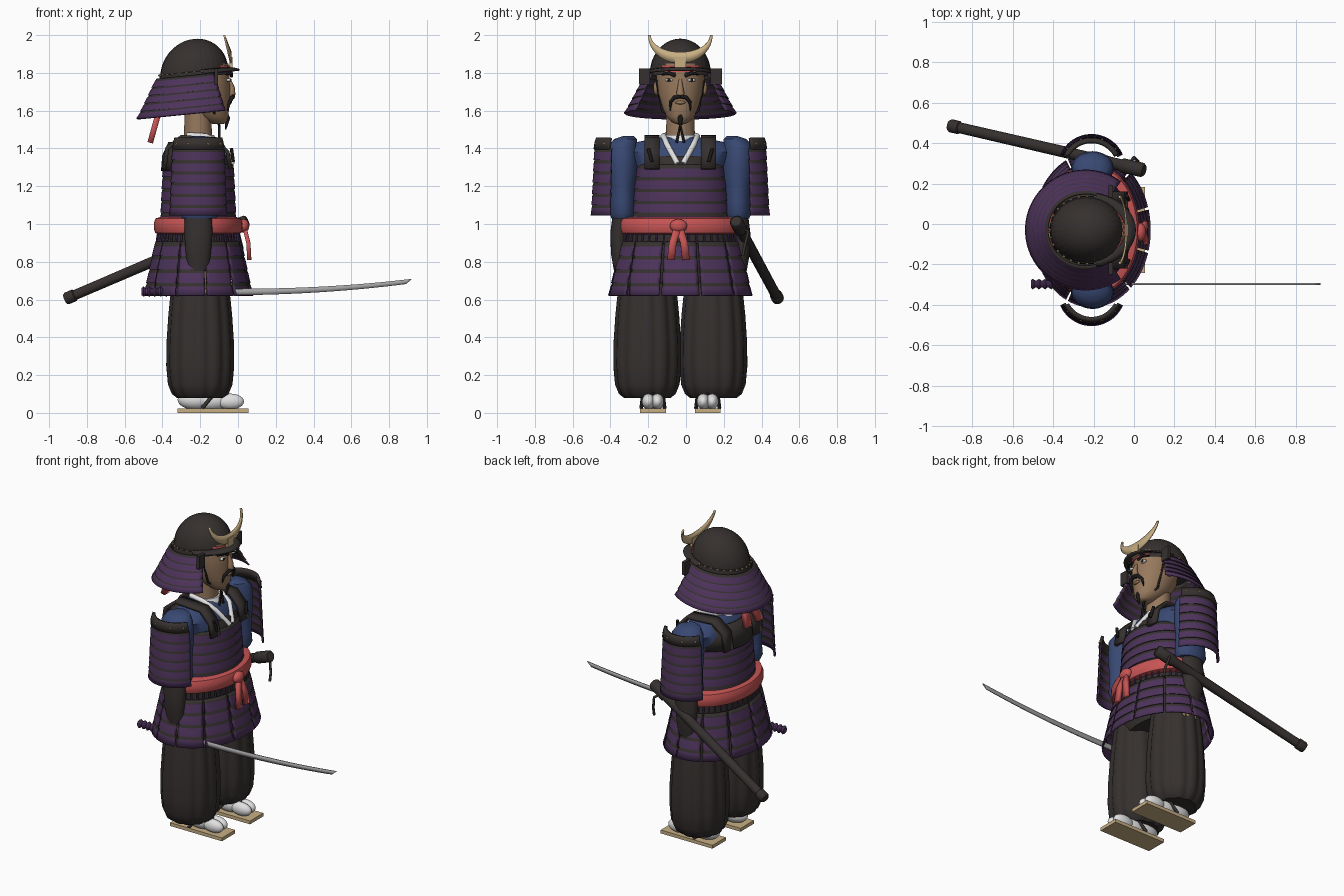
import bpy, bmesh
from math import sin, cos, pi, radians
from mathutils import Vector

if "Cube" in bpy.data.objects:
    bpy.data.objects.remove(bpy.data.objects["Cube"])


def material(name, r, g, b):
    m = bpy.data.materials.new(name)
    m.use_nodes = True
    m.diffuse_color = (r, g, b, 1)
    m.node_tree.nodes["Principled BSDF"].inputs["Base Color"].default_value = (r, g, b, 1)
    return m


DARK = material("dark_brown", .036, .03, .028)
PURPLE = material("purple", .075, .033, .105)
BLUE = material("blue", .04, .065, .17)
RED = material("red", .58, .09, .09)
SKIN = material("skin", .31, .19, .11)
TAN = material("tan", .58, .43, .23)
WHITE = material("white", .75, .75, .75)
STEEL = material("steel", .36, .36, .37)
BLACK = material("black", .012, .01, .01)

CX, CY = -.21, -.03          # body axis; the figure looks along +x


def finish(name, bm, mats, thick=0, angle=.7):
    me = bpy.data.meshes.new(name)
    bmesh.ops.recalc_face_normals(bm, faces=bm.faces)
    bm.to_mesh(me)
    bm.free()
    for m in mats:
        me.materials.append(m)
    for p in me.polygons:
        p.use_smooth = True
    me.set_sharp_from_angle(angle=angle)
    ob = bpy.data.objects.new(name, me)
    bpy.context.collection.objects.link(ob)
    if thick:
        mod = ob.modifiers.new("thickness", 'SOLIDIFY')
        mod.thickness, mod.offset = thick, 0
    return ob


def skin_rows(bm, rows, closed=True, caps=True, bands=None):
    """Join successive rows of points with quads."""
    vs = [[bm.verts.new(p) for p in r] for r in rows]
    n = len(rows[0])
    for i in range(len(rows) - 1):
        for j in range(n if closed else n - 1):
            k = (j + 1) % n
            f = bm.faces.new((vs[i][j], vs[i][k], vs[i + 1][k], vs[i + 1][j]))
            f.material_index = bands[i] if bands else 0
    if closed and caps:
        bm.faces.new(vs[0])
        bm.faces.new(vs[-1])


def grid(name, rows, mats, closed=True, caps=True, bands=None, thick=0):
    bm = bmesh.new()
    skin_rows(bm, rows, closed, caps, bands)
    return finish(name, bm, mats, thick)


def ring(cx, cy, z, rx, ry, n=40, a0=0, a1=360, tilt=0, pleat=0, lobes=12):
    pts = []
    for i in range(n):
        a = radians(a0 + (a1 - a0) * i / (n if a1 - a0 == 360 else n - 1))
        k = 1 + pleat * (abs(cos(a * lobes / 2)) - .5)
        x = rx * k * cos(a)
        pts.append((cx + x, cy + ry * k * sin(a), z + tilt * x))
    return pts


def loft(name, sections, mat, n=40, caps=True, **kw):
    return grid(name, [ring(*s, n=n, **kw) for s in sections], [mat], caps=caps)


def lames(name, cx, cy, z1, z0, top, bottom, count, a0, a1, n=30, tilt=0, step=.005):
    """Overlapping armour rows: dark upper edge, purple lacing below."""
    rows, bands = [], []
    for i in range(count):
        for t, out in ((i, 0), (i + .34, step * .4), (i + 1, step)):
            t /= count
            rx, ry = (p + (q - p) * t + out for p, q in zip(top, bottom))
            rows.append(ring(cx, cy, z1 + (z0 - z1) * t, rx, ry, n, a0, a1, tilt))
        bands += [0, 1, 0]
    return grid(name, rows, [DARK, PURPLE], closed=a1 - a0 == 360, caps=False,
                bands=bands, thick=.01)


def tube(name, paths, radii, mat, n=10):
    bm = bmesh.new()
    for path in paths:
        pts = [Vector(p) for p in path]
        rad = radii if isinstance(radii, (list, tuple)) else [radii] * len(pts)
        u, rows = Vector((.31, .57, .76)), []
        for i, p in enumerate(pts):
            d = (pts[min(i + 1, len(pts) - 1)] - pts[max(i - 1, 0)]).normalized()
            u = (u - d * u.dot(d)).normalized()
            v = d.cross(u)
            rows.append([p + (u * cos(2 * pi * j / n) + v * sin(2 * pi * j / n)) * rad[i]
                         for j in range(n)])
        skin_rows(bm, rows)
    return finish(name, bm, [mat])


def balls(name, places, size, mat, sub=3):
    bm = bmesh.new()
    for p in places:
        new = bmesh.ops.create_icosphere(bm, subdivisions=sub, radius=1)["verts"]
        for v in new:
            v.co = Vector(p) + Vector(c * s for c, s in zip(v.co, size))
    return finish(name, bm, [mat])


def box(name, loc, size, mat):
    bm = bmesh.new()
    bmesh.ops.create_cube(bm, size=1)
    for v in bm.verts:
        v.co = Vector(loc) + Vector(c * s for c, s in zip(v.co, size))
    return finish(name, bm, [mat])


def ribbon(name, pts, half, mat, thick=.012):
    rows = [[(x, y - half, z), (x, y + half, z)] for x, y, z in pts]
    return grid(name, rows, [mat], closed=False, thick=thick)


# Legs, arms and shoulder guards, once per side
for s, side in ((1, "left"), (-1, "right")):
    fy = CY + s * .145
    box(side + "_sandal", (-.133, fy, .011), (.375, .137, .022), TAN)
    balls(side + "_toes", [(-.045, fy + .024, .06), (-.04, fy - .024, .06)], (.072, .034, .042), WHITE)
    balls(side + "_foot", [(-.14, fy, .065), (-.22, fy, .07)], (.1, .055, .055), WHITE)
    tube(side + "_sandal_strap", [[(-.19, fy - .062, .025), (-.14, fy - .055, .085), (-.06, fy, .1),
         (-.14, fy + .055, .085), (-.19, fy + .062, .025)]], .01, DARK)
    py, px = CY + s * .175, -.2
    loft(side + "_trouser", [(px, py, z, r, r) for z, r in (
         (.085, .08), (.08, .12), (.1, .145), (.15, .165), (.25, .174), (.38, .172),
         (.52, .163), (.65, .15), (.8, .13))], DARK, n=72, pleat=.07)

    ay = CY + s * .305
    loft(side + "_sleeve", [(px - .005, ay - s * o, z, rx, ry) for z, rx, ry, o in (
         (1.465, .03, .03, .03), (1.45, .075, .06, .015), (1.41, .1, .08, 0), (1.3, .105, .085, 0),
         (1.2, .1, .07, 0), (1.12, .1, .068, 0), (1.06, .105, .072, 0), (1.03, .09, .06, 0))], BLUE)
    loft(side + "_forearm", [(-.21, ay + s * o, z, rx, ry) for z, rx, ry, o in (
         (1.08, .07, .05, 0), (.95, .075, .046, .02), (.84, .066, .042, .02), (.75, .055, .036, .01))], DARK, n=24)
    balls(side + "_hand", [(-.2, ay + s * .005, .7)], (.05, .034, .065), SKIN)
    balls(side + "_fingers", [(-.23 + .027 * i, CY + s * .295, .645) for i in range(4)], (.017, .034, .03), SKIN, 2)

    mid = 90 * s
    sy = CY + s * .303
    lames(side + "_shoulder_guard", CX, sy, 1.4, 1.045, (.145, .145), (.16, .162), 6, mid - 66, mid + 66)
    grid(side + "_shoulder_guard_cap", [ring(CX, sy, z, r, r, 24, mid - 62, mid + 62)
         for z, r in ((1.455, .135), (1.43, .143), (1.395, .148))], [DARK], closed=False, thick=.018)
    balls(side + "_guard_rivets", [(CX + .152 * sin(radians(a)), sy + s * .152 * cos(radians(a)), 1.425)
          for a in (-50, -20, 20, 50)], (.007, .007, .007), TAN, 1)

    # Lapels, shoulder straps and neck guard turn-backs
    tube(side + "_white_collar", [[(-.27, CY + s * .075, 1.47), (-.17, CY + s * .09, 1.465),
         (-.09, CY + s * .07, 1.42), (-.03, CY + s * .015, 1.32)]], .015, WHITE)
    ribbon(side + "_shoulder_strap", [(CX + x, CY + s * .15, z) for x, z in (
           (.17, 1.29), (.155, 1.38), (.09, 1.45), (-.09, 1.46), (-.165, 1.4), (-.18, 1.29))], .04, DARK, .022)
    tube(side + "_strap_cord", [[(-.035, CY + s * .17, 1.4), (-.025, CY + s * .15, 1.33)]], .009, BLACK)
    box(side + "_turn_back", (-.115, CY + s * .19, 1.78), (.02, .06, .085), DARK)

    # Face details
    balls(side + "_ear", [(-.19, CY + s * .128, 1.72)], (.025, .015, .04), SKIN, 2)
    ey = CY + s * .06
    balls(side + "_eye_white", [(-.05, ey, 1.762)], (.012, .022, .009), WHITE, 2)
    balls(side + "_pupil", [(-.04, ey, 1.762)], (.006, .008, .008), BLACK, 2)
    tube(side + "_eyebrow", [[(-.035, CY + s * .025, 1.782), (-.037, ey, 1.8), (-.062, CY + s * .098, 1.79)]],
         [.008, .01, .004], BLACK)
    tube(side + "_moustache", [[(-.025, CY, 1.675), (-.03, CY + s * .03, 1.67), (-.045, CY + s * .052, 1.645),
         (-.055, CY + s * .054, 1.6)]], [.01, .011, .009, .003], BLACK)
    tube(side + "_chin_cord", [[(-.15, CY + s * .125, 1.76), (-.13, CY + s * .095, 1.6), (-.1, CY, 1.525),
         (-.1, CY + s * .02, 1.43)]], .007, BLACK)
    ribbon(side + "_helmet_ribbon", [(-.42, CY + s * .035, 1.59), (-.44, CY + s * .045, 1.52),
           (-.465, CY + s * .06, 1.43)], .026, RED, .03)
    ribbon(side + "_sash_tail", [(.035, CY + s * .005 - .01, .98), (.055, CY + s * .03 - .01, .9),
           (.06, CY + s * .04 - .01, .81)], .02, RED, .022)

# Torso
loft("undershirt", [(CX, CY, z, rx, ry) for z, rx, ry in (
     (.9, .18, .26), (1.1, .17, .22), (1.3, .16, .24), (1.38, .145, .29), (1.43, .11, .25), (1.46, .08, .1))], BLUE)
loft("chest_plate_top", [(CX, CY, z, rx, ry) for z, rx, ry in (
     (1.28, .182, .225), (1.33, .178, .21), (1.36, .165, .19))], DARK)
grid("back_plate", [ring(CX, CY, z, rx, ry, 24, 110, 250) for z, rx, ry in (
     (1.28, .188, .23), (1.36, .182, .22), (1.43, .15, .19))], [DARK], closed=False, thick=.02)
lames("cuirass", CX, CY, 1.315, 1.0, (.18, .228), (.195, .262), 5, 0, 360, n=56)
loft("hips", [(CX, CY, .96, .2, .285), (CX, CY, .85, .2, .29), (CX, CY, .68, .15, .25)], DARK)

# Sash with a knot, and lacing cords below it
loft("sash", [(CX, CY, z, rx, rx + .095) for z, rx in (
     (.945, .2), (.952, .228), (.975, .236), (1.005, .236), (1.03, .226), (1.037, .2))], RED, n=56)
balls("sash_knot", [(.03, CY - .01, .99)], (.03, .046, .036), RED)
cords = zip(ring(CX, CY, .96, .212, .3, 44), ring(CX, CY, .895, .222, .312, 44))
tube("lacing_cords", list(cords), .006, PURPLE, n=6)

# Split armour skirt
for i in range(11):
    a = 360 * i / 11
    lames("skirt_panel_%d" % (i + 1), CX, CY, .905, .62, (.222, .312), (.283, .373), 4, a - 15.4, a + 15.4, n=10)

# Head
loft("neck", [(-.212, CY, 1.44, .075, .078), (-.212, CY, 1.54, .072, .074), (-.21, CY, 1.68, .075, .078)], SKIN)
loft("neck_collar", [(-.21, CY, 1.44, .1, .1), (-.21, CY, 1.47, .083, .085)], WHITE)
loft("head", [(x, CY, z, rx, ry) for z, x, rx, ry in (
     (1.53, -.105, .03, .025), (1.54, -.115, .055, .047), (1.57, -.135, .085, .075), (1.62, -.165, .117, .1),
     (1.69, -.182, .14, .122), (1.76, -.187, .144, .128), (1.85, -.19, .14, .125))], SKIN)
loft("headband", [(-.188, CY, 1.805, .148, .132), (-.19, CY, 1.84, .146, .13)], RED)
tube("nose", [[(-.045, CY, 1.765), (-.032, CY, 1.72), (-.033, CY, 1.69), (-.05, CY, 1.675)]],
     [.008, .016, .022, .01], SKIN)
balls("lips", [(-.047, CY, 1.643)], (.015, .028, .01), SKIN, 2)
tube("goatee", [[(-.065, CY, 1.6), (-.055, CY, 1.56), (-.065, CY, 1.5)]], [.008, .014, .003], BLACK)

# Helmet: ribbed dome, rim, visor, rivets and neck guard
HX = -.232
arcs = [radians(6 * i) for i in range(15)]
loft("helmet_dome", [(HX, CY, 1.795 + .185 * sin(t), .178 * cos(t), .16 * cos(t)) for t in arcs],
     DARK, n=96, tilt=.1, pleat=.02, lobes=32)
loft("helmet_rim", [(HX, CY, z, r, r - .016) for z, r in ((1.775, .186), (1.805, .182), (1.81, .17))],
     DARK, tilt=.1, caps=False)
grid("visor", [ring(HX, CY, z, rx, ry, 28, -78, 78, .1) for z, rx, ry in (
     (1.81, .172, .155), (1.803, .21, .175), (1.792, .24, .182))], [DARK], closed=False, thick=.01)
balls("rim_rivets", ring(HX, CY, 1.805, .185, .168, 28, tilt=.1), (.007, .007, .007), TAN, 1)
lames("neck_guard", HX - .008, CY, 1.785, 1.585, (.187, .18), (.287, .287), 5, 54, 306, n=48, tilt=.1, step=.008)
crescent = []
for i in range(25):
    a = radians(-90 + 7.5 * i)
    lean = -.038 - .035 * (1 - cos(a))
    crescent.append([(lean, CY + .17 * sin(a), 2 - .15 * cos(a)), (lean, CY + .157 * sin(a), 2 - .09 * cos(a))])
grid("crescent_crest", crescent, [TAN], closed=False, thick=.009)
box("crest_mount", (-.038, CY, 1.85), (.016, .06, .07), TAN)

# Drawn sword
SY, SZ = -.297, .642
tube("sword_handle", [[(-.51 + .01 * i, SY, SZ) for i in range(36)]],
     [.019 + .009 * (i % 3 == 1) for i in range(36)], PURPLE)
tube("sword_guard", [[(-.16, SY, SZ), (-.15, SY, SZ)]], .055, DARK, n=24)
blade = []
for i in range(21):
    t = i / 20
    low = .622 + .06 * t ** 2.2
    blade.append([(-.15 + 1.04 * t, SY, low), (-.15 + 1.04 * t, SY, low + .036 - .012 * t)])
blade.append([(.92, SY, .708), (.922, SY, .71)])
grid("sword_blade", blade, [STEEL], closed=False, thick=.008)

# Scabbard through the sash
low_end, mouth = Vector((-.915, .488, .602)), Vector((.05, .265, 1.015))
stops = ((0, .026), (.01, .033), (.05, .033), (.055, .027), (.88, .029), (.89, .036), (.99, .036), (1, .028))
tube("scabbard", [[low_end.lerp(mouth, t) for t, r in stops]], [r for t, r in stops], DARK, n=18)
tube("scabbard_cord", [[(-.03, .29, .98), (.0, .33, .96), (.02, .31, .88), (.02, .3, .83)]], .008, DARK)
